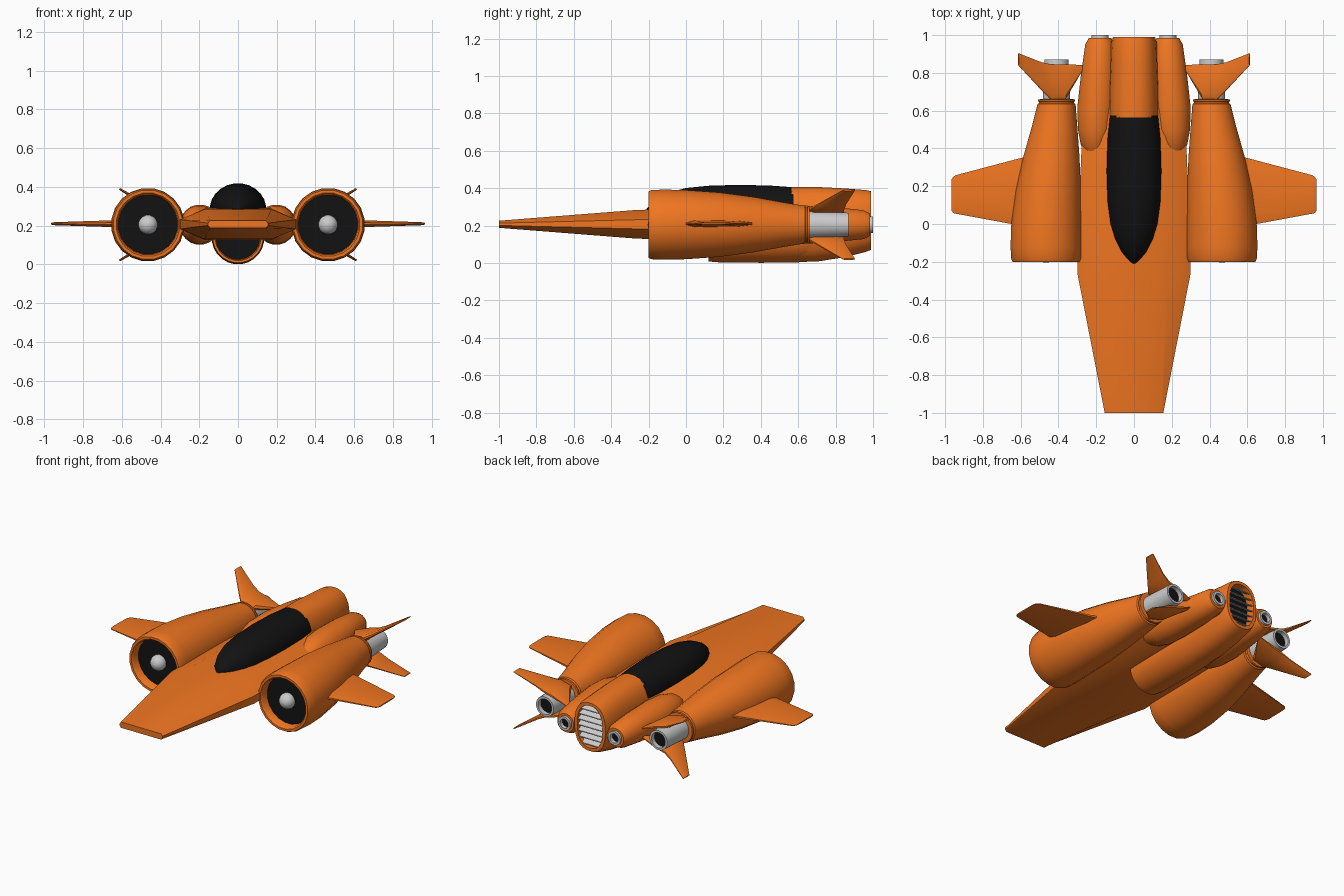
import bpy, bmesh, math
from mathutils import Vector

if "Cube" in bpy.data.objects:
    bpy.data.objects.remove(bpy.data.objects["Cube"])


def material(name, rgb):
    m = bpy.data.materials.new(name)
    m.diffuse_color = (*rgb, 1)
    m.use_nodes = True
    m.node_tree.nodes["Principled BSDF"].inputs["Base Color"].default_value = m.diffuse_color
    return m


ORANGE = material("orange_paint", (0.87, 0.18, 0.015))
BLACK = material("black_glass", (0.006, 0.006, 0.006))


def skin(name, loops, mat=None, mirror=False, angle=35, caps=(True, True)):
    """Bridge matching point loops into one closed surface."""
    bm = bmesh.new()
    rows = [[bm.verts.new(p) for p in loop] for loop in loops]
    n = len(rows[0])
    for a, b in zip(rows, rows[1:]):
        for i in range(n):
            j = (i + 1) % n
            bm.faces.new((a[i], a[j], b[j], b[i]))
    if caps[0]:
        bm.faces.new(rows[0])
    if caps[1]:
        bm.faces.new(rows[-1])
    bmesh.ops.recalc_face_normals(bm, faces=bm.faces)
    me = bpy.data.meshes.new(name)
    bm.to_mesh(me)
    bm.free()
    ob = bpy.data.objects.new(name, me)
    bpy.context.collection.objects.link(ob)
    if mat:
        me.materials.append(mat)
    bpy.ops.object.select_all(action='DESELECT')
    ob.select_set(True)
    bpy.context.view_layer.objects.active = ob
    bpy.ops.object.shade_smooth_by_angle(angle=math.radians(angle))
    if mirror:
        ob.modifiers.new("mirror", 'MIRROR').use_mirror_merge = False
    return ob


def ring(y, cx, cz, rx, rz=None, e=2, n=20):
    """Superellipse cross-section standing across the y axis."""
    rz = rx if rz is None else rz
    pts = []
    for i in range(n):
        a = 2 * math.pi * (i + 0.5) / n
        c, s = math.cos(a), math.sin(a)
        pts.append((cx + rx * math.copysign(abs(c) ** (2 / e), c), y,
                    cz + rz * math.copysign(abs(s) ** (2 / e), s)))
    return pts


def blade(name, stations, normal, mirror_z=None):
    """Thin aerofoil panel from (x, z, lead_y, trail_y, half_thickness)."""
    loops = []
    for x, z, lead, trail, t in stations:
        nrm = Vector(normal).normalized()
        loop = []
        for f, h in ((0, .3), (.15, 1), (.8, .8), (1, .3),
                     (1, -.3), (.8, -.8), (.15, -1), (0, -.3)):
            p = Vector((x, lead + f * (trail - lead), z)) + nrm * h * t
            if mirror_z is not None:
                p.z = 2 * mirror_z - p.z
            loop.append(p)
        loops.append(loop)
    return skin(name, loops, ORANGE, True)


# Wedge-nosed hull
hull = []
for y, w, lo, hi, f in ((-1, .155, .188, .226, .93), (-.26, .30, .13, .284, .58),
                        (.1, .29, .125, .29, .58), (.6, .27, .13, .285, .6),
                        (.93, .19, .15, .26, .6)):
    c, k = (lo + hi) / 2, (hi - lo) * .16
    hull.append([(w, y, c - k), (w, y, c + k), (f * w, y, hi), (-f * w, y, hi),
                 (-w, y, c + k), (-w, y, c - k), (-f * w, y, lo), (f * w, y, lo)])
skin("hull", hull, ORANGE)

# Canopy
skin("canopy", [ring(y, 0, .285, w, top - .285, n=24) for y, w, top in (
    (-.21, .006, .29), (-.19, .03, .312), (-.15, .064, .345), (-.08, .1, .38),
    (0, .125, .402), (.12, .141, .414), (.28, .146, .419), (.45, .141, .415),
    (.575, .128, .406))], BLACK, angle=50)

# Spine behind the canopy with hollow tail
skin("tail_body", [ring(y, 0, (lo + hi) / 2, w, (hi - lo) / 2, 2.4, 24)
     for y, w, lo, hi in ((.565, .135, .004, .408), (.7, .134, .006, .408),
                          (.85, .127, .03, .4), (.96, .122, .058, .391),
                          (.99, .112, .07, .385), (.99, .092, .09, .365),
                          (.93, .09, .092, .363))], ORANGE)
skin("tail_dark_back", [ring(y, 0, .2275, .089, .134, 2.4, 24)
                        for y in (.931, .936)], BLACK)

# Louvres in the tail opening
for i in range(7):
    z = .2275 + (i - 3) * .037
    w = .092 * (1 - (abs(z - .2275) / .14) ** 2.4) ** (1 / 2.4)
    skin(f"tail_louvre_{i + 1}", [[(x, .94, z + .012), (x, .985, z - .012),
         (x, .985, z - .006), (x, .94, z + .018)] for x in (-w, w)])

# Belly scoop with dark intake
skin("belly_scoop", [ring(y, 0, c, r, n=24) for y, c, r in (
    (.17, .138, .112), (.12, .138, .118), (.12, .138, .13), (.16, .137, .134),
    (.4, .136, .136), (.6, .137, .135), (.75, .15, .12))], ORANGE)
skin("belly_intake", [ring(y, 0, .138, .113, n=24) for y in (.155, .165)], BLACK)

# Side thruster housings, nozzles and dark cores
skin("side_thruster_housings", [ring(y, x, .205, r) for y, x, r in (
    (.36, .205, .04), (.42, .205, .078), (.5, .2, .098), (.62, .197, .104),
    (.8, .187, .094), (.95, .181, .078), (.985, .18, .06), (.985, .18, .045),
    (.95, .18, .045))], ORANGE, True)
skin("side_nozzles", [ring(y, .18, .205, r) for y, r in (
    (.94, .047), (1, .045), (1, .03), (.96, .03))], None, True)
skin("side_nozzle_cores", [ring(y, .18, .205, .031) for y in (.97, .975)], BLACK, True)

# Engine nacelles
skin("engine_nacelles", [ring(y, x, .205, r) for y, x, r in (
    (-.12, .465, .152), (-.19, .465, .157), (-.2, .465, .165), (-.2, .465, .18),
    (-.185, .465, .187), (-.12, .466, .19), (0, .465, .187), (.18, .453, .174),
    (.36, .437, .15), (.52, .42, .121), (.635, .41, .102), (.64, .41, .094),
    (.648, .41, .094), (.65, .41, .1), (.66, .41, .098), (.662, .41, .06))],
     ORANGE, True)
skin("intake_discs", [ring(y, .465, .205, .154) for y in (-.145, -.135)], BLACK, True)

# Intake spinner domes
skin("intake_spinners", [ring(-.155 - .05 * math.cos(a), .465, .205,
     .05 * math.sin(a) + .0005, n=16) for a in
     [math.pi * k / 10 for k in range(11)]], None, True, 60)

# Main exhaust nozzles
skin("main_nozzles", [ring(y, .41, .205, r) for y, r in (
    (.64, .074), (.75, .07), (.87, .064), (.87, .05), (.8, .05))], None, True)
skin("main_nozzle_cores", [ring(y, .41, .205, .051) for y in (.835, .84)], BLACK, True)

# Stub wings
blade("wings", ((.54, .21, -.02, .365, .021), (.945, .21, .055, .258, .008),
                (.957, .21, .058, .25, .007), (.966, .21, .07, .235, .004)), (0, 0, 1))

# Paired tail fins around each nozzle
FIN = ((.275, .235, .81, .842, .006), (.365, .268, .66, .845, .018),
       (.44, .288, .66, .845, .018), (.49, .316, .71, .856, .011),
       (.612, .39, .84, .904, .005))
blade("upper_fins", FIN, (-.45, 0, .9))
blade("lower_fins", FIN, (-.45, 0, .9), mirror_z=.205)
